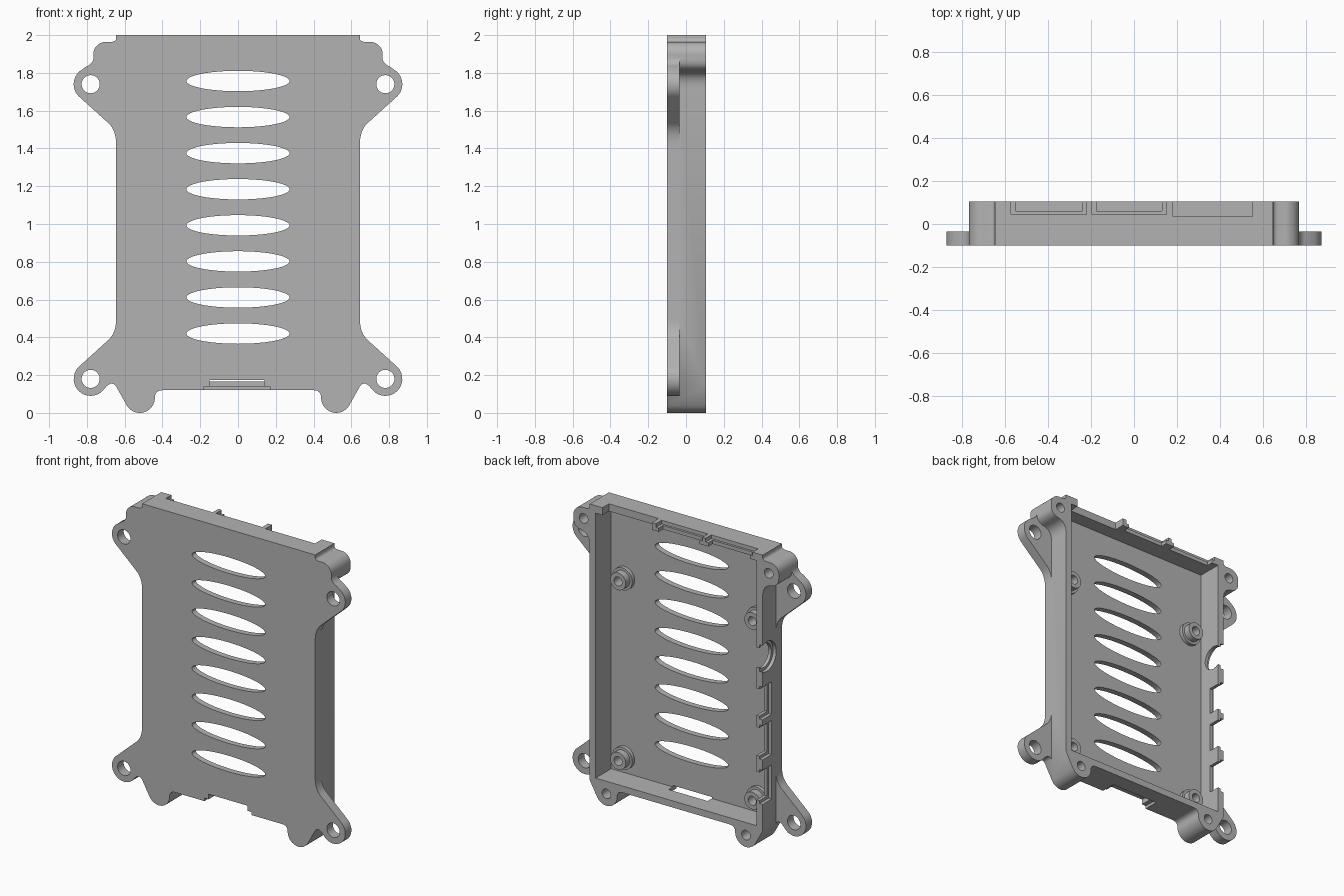
import bpy, bmesh
from math import cos, sin, radians, pi
from mathutils import Matrix

cube = bpy.data.objects.get("Cube")
if cube:
    bpy.data.objects.remove(cube, do_unlink=True)

FRONT, BACK, FLOOR = -0.1, 0.105, -0.06

grey = bpy.data.materials.new("plain_grey")
grey.use_nodes = True
grey.diffuse_color = (0.45, 0.45, 0.45, 1)
grey.node_tree.nodes["Principled BSDF"].inputs["Base Color"].default_value = (0.45, 0.45, 0.45, 1)


def finish(name, bm):
    bmesh.ops.recalc_face_normals(bm, faces=bm.faces)
    mesh = bpy.data.meshes.new(name)
    bm.to_mesh(mesh)
    bm.free()
    mesh.materials.append(grey)
    ob = bpy.data.objects.new(name, mesh)
    bpy.context.collection.objects.link(ob)
    return ob


def arc(cx, cz, r, a0, a1, n=14):
    angles = [radians(a0 + (a1 - a0) * i / n) for i in range(n + 1)]
    return [(cx + r * cos(a), cz + r * sin(a)) for a in angles]


def bend(p, c, q, n=8):
    """Soft corner from p to q, pulled towards c."""
    ts = [i / n for i in range(n + 1)]
    return [tuple((1 - t) ** 2 * p[k] + 2 * t * (1 - t) * c[k] + t * t * q[k] for k in (0, 1)) for t in ts]


def flip(points):
    return [(-x, z) for x, z in reversed(points)]


def slab(name, points, y0, y1):
    """Extrude an x-z outline from y0 to y1."""
    bm = bmesh.new()
    face = bm.faces.new([bm.verts.new((x, y0, z)) for x, z in points])
    out = bmesh.ops.extrude_face_region(bm, geom=[face])
    verts = [v for v in out["geom"] if isinstance(v, bmesh.types.BMVert)]
    bmesh.ops.translate(bm, vec=(0, y1 - y0, 0), verts=verts)
    return finish(name, bm)


def box(name, x0, x1, y0, y1, z0, z1):
    return slab(name, [(x0, z0), (x1, z0), (x1, z1), (x0, z1)], y0, y1)


def disc(name, x, z, r, y0, y1, rx=None, n=32):
    ring = [(x + (rx or r) * cos(2 * pi * i / n), z + r * sin(2 * pi * i / n)) for i in range(n)]
    return slab(name, ring, y0, y1)


def side_disc(name, x0, x1, y, z, r):
    """Round cutter lying along x."""
    bm = bmesh.new()
    place = Matrix.Translation(((x0 + x1) / 2, y, z)) @ Matrix.Rotation(pi / 2, 4, "Y")
    bmesh.ops.create_cone(bm, cap_ends=True, segments=40, radius1=r, radius2=r, depth=x1 - x0, matrix=place)
    return finish(name, bm)


def combine(target, tool, operation):
    tool.hide_render = True
    mod = target.modifiers.new("join", "BOOLEAN")
    mod.operation, mod.solver, mod.object = operation, "EXACT", tool
    bpy.context.view_layer.objects.active = target
    bpy.ops.object.modifier_apply(modifier=mod.name)
    bpy.data.objects.remove(tool, do_unlink=True)


# Full-depth tray outline with the screw bosses at its corners
half = bend((0.40, 0.12), (0.44, 0.12), (0.44, 0.08), 6)
half += arc(0.52, 0.08, 0.08, 180, 330)[1:]
half += [(0.645, 0.14)]
half += bend((0.645, 1.72), (0.645, 1.80), (0.71, 1.81))
half += bend((0.71, 1.81), (0.765, 1.82), (0.765, 1.87))[1:]
half += arc(0.70, 1.898, 0.066, 0, 90)
half += bend((0.67, 1.964), (0.645, 1.965), (0.645, 1.985), 4) + [(0.645, 2.0)]
case = slab("case_tray", half + flip(half), FRONT, BACK)
combine(case, box("cavity", -0.6, 0.6, FLOOR, 0.3, 0.165, 1.95), "DIFFERENCE")

# Thin mounting ears
upper = [(0.62, 1.42)] + bend((0.645, 1.42), (0.645, 1.495), (0.685, 1.533))
upper += arc(0.78, 1.74, 0.09, -45, 60)
upper += bend((0.805, 1.833), (0.77, 1.845), (0.764, 1.88)) + [(0.70, 1.88), (0.62, 1.70)]
lower = [(0.62, 0.50)] + bend((0.645, 0.50), (0.645, 0.425), (0.685, 0.387))
lower += arc(0.78, 0.18, 0.09, 45, -130)
lower += bend((0.705, 0.13), (0.67, 0.175), (0.645, 0.14)) + [(0.62, 0.14)]
for outline in (upper, lower):
    for shape in (outline, flip(outline)):
        combine(case, slab("ear", shape, FRONT, -0.035), "UNION")

# Ear holes and blind screw holes
for s in (-1, 1):
    for z in (0.18, 1.74):
        combine(case, disc("ear_hole", s * 0.78, z, 0.048, -0.2, 0), "DIFFERENCE")
    for x, z in ((0.52, 0.08), (0.69, 1.89)):
        combine(case, disc("screw_hole", s * x, z, 0.032, -0.05, 0.2), "DIFFERENCE")

# Vent slots
for i in range(8):
    combine(case, disc("vent", 0, 0.42 + 0.191 * i, 0.054, -0.2, 0, rx=0.273, n=64), "DIFFERENCE")

# Stepped openings in the top wall
for x0, x1 in ((-0.57, -0.22), (-0.195, 0.15)):
    combine(case, box("top_recess", x0, x1, 0.045, 0.2, 1.975, 2.1), "DIFFERENCE")
    combine(case, box("top_opening", x0 + 0.02, x1 - 0.02, 0.06, 0.2, 1.9, 2.1), "DIFFERENCE")
combine(case, box("top_opening", 0.18, 0.55, 0.035, 0.2, 1.9, 2.1), "DIFFERENCE")

# Stepped openings in the side wall
for z0, z1 in ((0.32, 0.55), (0.62, 0.85), (0.89, 1.11)):
    combine(case, box("side_recess", -0.7, -0.622, 0.01, 0.2, z0, z1), "DIFFERENCE")
    combine(case, box("side_opening", -0.7, -0.55, 0.025, 0.2, z0 + 0.02, z1 - 0.02), "DIFFERENCE")
combine(case, side_disc("round_recess", -0.7, -0.622, 0.06, 1.30, 0.1), "DIFFERENCE")
combine(case, side_disc("round_opening", -0.7, -0.55, 0.06, 1.30, 0.08), "DIFFERENCE")

# Card slot through the bottom edge
combine(case, box("card_recess", -0.18, 0.17, -0.2, 0.0, 0.0, 0.14), "DIFFERENCE")
combine(case, box("card_slot", -0.15, 0.14, -0.2, -0.015, 0.0, 0.175), "DIFFERENCE")

# Stepped standoffs on the floor
parts = [case]
for x in (-0.5, 0.5):
    for z in (0.27, 1.48):
        post = disc("standoff", x, z, 0.075, FLOOR - 0.01, -0.035)
        combine(post, disc("collar", x, z, 0.058, FLOOR - 0.01, 0.01), "UNION")
        combine(post, disc("bore", x, z, 0.03, FLOOR, 0.1), "DIFFERENCE")
        parts.append(post)

bpy.ops.object.select_all(action="DESELECT")
for ob in parts:
    ob.select_set(True)
bpy.context.view_layer.objects.active = case
bpy.ops.object.shade_smooth_by_angle(angle=radians(30))
